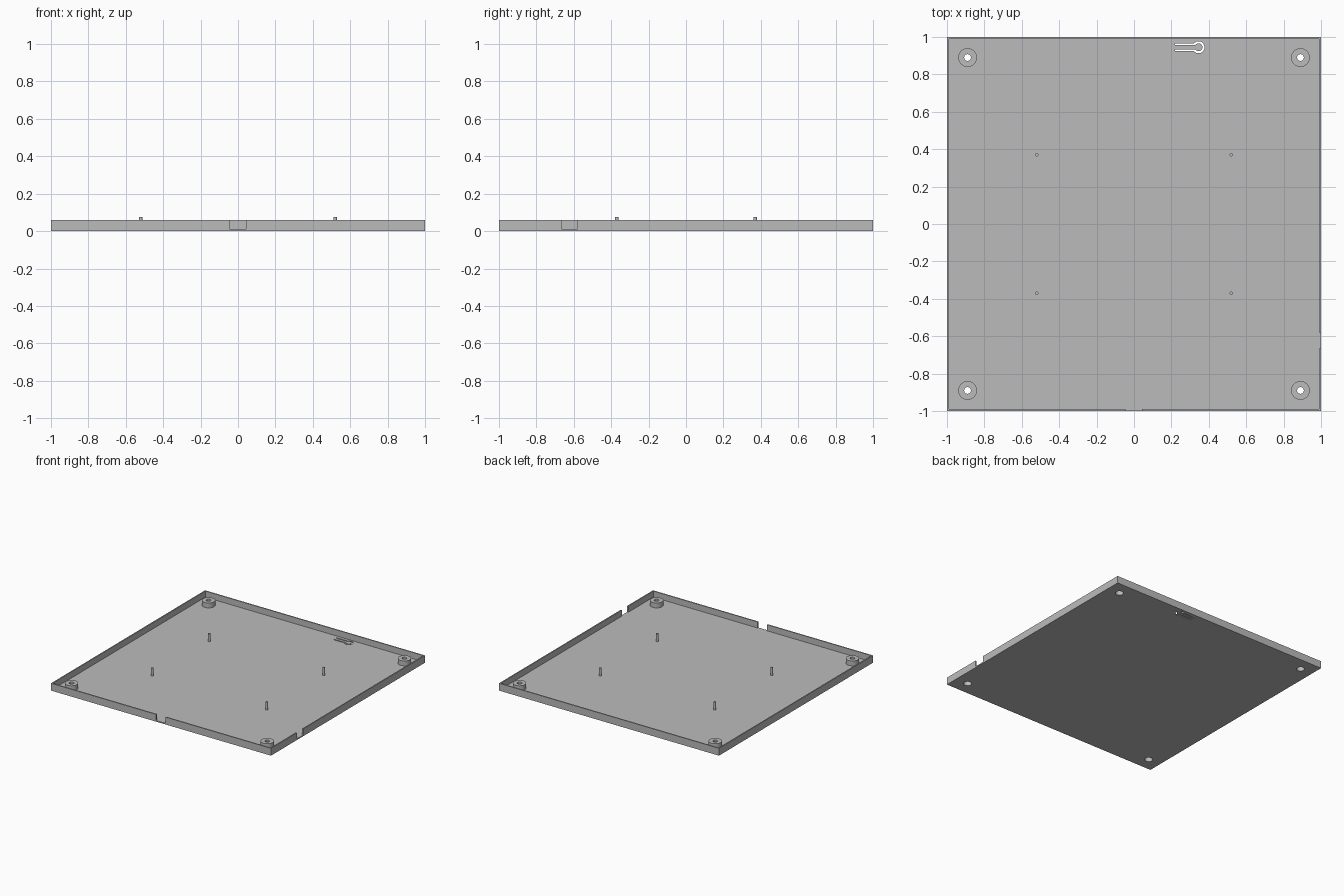
import bpy, bmesh
from math import cos, sin, pi, radians
from mathutils import Matrix

cube = bpy.data.objects.get("Cube")
if cube:
    bpy.data.objects.remove(cube, do_unlink=True)

HEIGHT, THICK = 0.06, 0.01
BOSS, BOSS_TOP, BORE_TOP = 0.89, 0.05, 0.035
BOSS_R, HOLE_R, BORE_R = 0.05, 0.018, 0.03
PIN_X, PIN_Y, PIN_R, PIN_TOP = 0.52, 0.37, 0.009, 0.075

grey = bpy.data.materials.new("grey plastic")
grey.use_nodes = True
grey.diffuse_color = (0.5, 0.5, 0.5, 1)
grey.node_tree.nodes["Principled BSDF"].inputs["Base Color"].default_value = (0.5, 0.5, 0.5, 1)


def make_object(name, bm):
    bmesh.ops.recalc_face_normals(bm, faces=bm.faces)
    mesh = bpy.data.meshes.new(name)
    bm.to_mesh(mesh)
    bm.free()
    mesh.materials.append(grey)
    obj = bpy.data.objects.new(name, mesh)
    bpy.context.collection.objects.link(obj)
    return obj


def box(name, x0, x1, y0, y1, z0, z1):
    bm = bmesh.new()
    place = Matrix.Translation(((x0 + x1) / 2, (y0 + y1) / 2, (z0 + z1) / 2))
    size = Matrix.Diagonal((x1 - x0, y1 - y0, z1 - z0, 1))
    bmesh.ops.create_cube(bm, size=1, matrix=place @ size)
    return make_object(name, bm)


def cylinder(name, x, y, radius, z0, z1, segments=48):
    bm = bmesh.new()
    bmesh.ops.create_cone(bm, cap_ends=True, segments=segments, radius1=radius, radius2=radius,
                          depth=z1 - z0, matrix=Matrix.Translation((x, y, (z0 + z1) / 2)))
    return make_object(name, bm)


def prism(name, outline, z0, z1):
    bm = bmesh.new()
    face = bm.faces.new([bm.verts.new((x, y, z0)) for x, y in outline])
    top = bmesh.ops.extrude_face_region(bm, geom=[face])["geom"]
    bmesh.ops.translate(bm, vec=(0, 0, z1 - z0),
                        verts=[v for v in top if isinstance(v, bmesh.types.BMVert)])
    return make_object(name, bm)


def revolve(name, x, y, profile, segments=48):
    bm = bmesh.new()
    rings = [[bm.verts.new((x + r * cos(2 * pi * i / segments), y + r * sin(2 * pi * i / segments), z))
              for i in range(segments)] for r, z in profile]
    for a, b in zip(rings, rings[1:] + rings[:1]):
        for i in range(segments):
            j = (i + 1) % segments
            bm.faces.new((a[i], a[j], b[j], b[i]))
    return make_object(name, bm)


def cut(target, cutters):
    for cutter in cutters:
        cutter.hide_render = True
        mod = target.modifiers.new("cut", 'BOOLEAN')
        mod.operation, mod.solver, mod.object = 'DIFFERENCE', 'EXACT', cutter
    bpy.context.view_layer.update()
    graph = bpy.context.evaluated_depsgraph_get()
    mesh = bpy.data.meshes.new_from_object(target.evaluated_get(graph))
    target.modifiers.clear()
    target.data = mesh
    for cutter in cutters:
        bpy.data.objects.remove(cutter, do_unlink=True)


def keyhole(cx, cy, radius, half, x_end):
    """Outline of a strip from x_end that ends in a disc, lower side first."""
    start = pi - math_asin(half / radius)
    arc = [-start + 2 * start * i / 32 for i in range(33)]
    return ([(x_end, cy - half)] + [(cx + radius * cos(a), cy + radius * sin(a)) for a in arc]
            + [(x_end, cy + half)])


from math import asin as math_asin

corners = [(sx, sy) for sx in (-1, 1) for sy in (-1, 1)]

# Shallow tray with cable notches, screw holes and a cut-out spring button
tray = box("tray", -1, 1, -1, 1, 0, HEIGHT)
inner = 1 - THICK
slot = keyhole(0.345, 0.945, 0.032, 0.021, 0.22) + keyhole(0.345, 0.945, 0.021, 0.011, 0.22)[::-1]
cutters = [box("inside_cutter", -inner, inner, -inner, inner, THICK, 0.2),
           box("front_notch_cutter", -0.045, 0.042, -1.1, -0.95, THICK, 0.2),
           box("side_notch_cutter", 0.95, 1.1, -0.665, -0.58, THICK, 0.2),
           prism("slot_cutter", slot, -0.1, 0.1)]
cutters += [cylinder("hole_cutter", sx * BOSS, sy * BOSS, BORE_R, -0.1, 0.1) for sx, sy in corners]
cut(tray, cutters)

# Corner screw bosses, stepped inside, and locating pins
round_parts = []
boss_profile = [(BORE_R, 0.0), (BORE_R, BORE_TOP), (HOLE_R, BORE_TOP), (HOLE_R, BOSS_TOP),
                (BOSS_R, BOSS_TOP), (BOSS_R, THICK), (BORE_R + 0.002, THICK), (BORE_R + 0.002, 0.0)]
for sx, sy in corners:
    where = ("back" if sy > 0 else "front") + ("_left" if sx > 0 else "_right")
    round_parts.append(revolve(where + "_screw_boss", sx * BOSS, sy * BOSS, boss_profile))
    round_parts.append(cylinder(where + "_pin", sx * PIN_X, sy * PIN_Y, PIN_R, THICK / 2, PIN_TOP, 24))

bpy.ops.object.select_all(action='DESELECT')
for obj in round_parts:
    obj.select_set(True)
bpy.context.view_layer.objects.active = round_parts[0]
bpy.ops.object.shade_smooth_by_angle(angle=radians(30))
